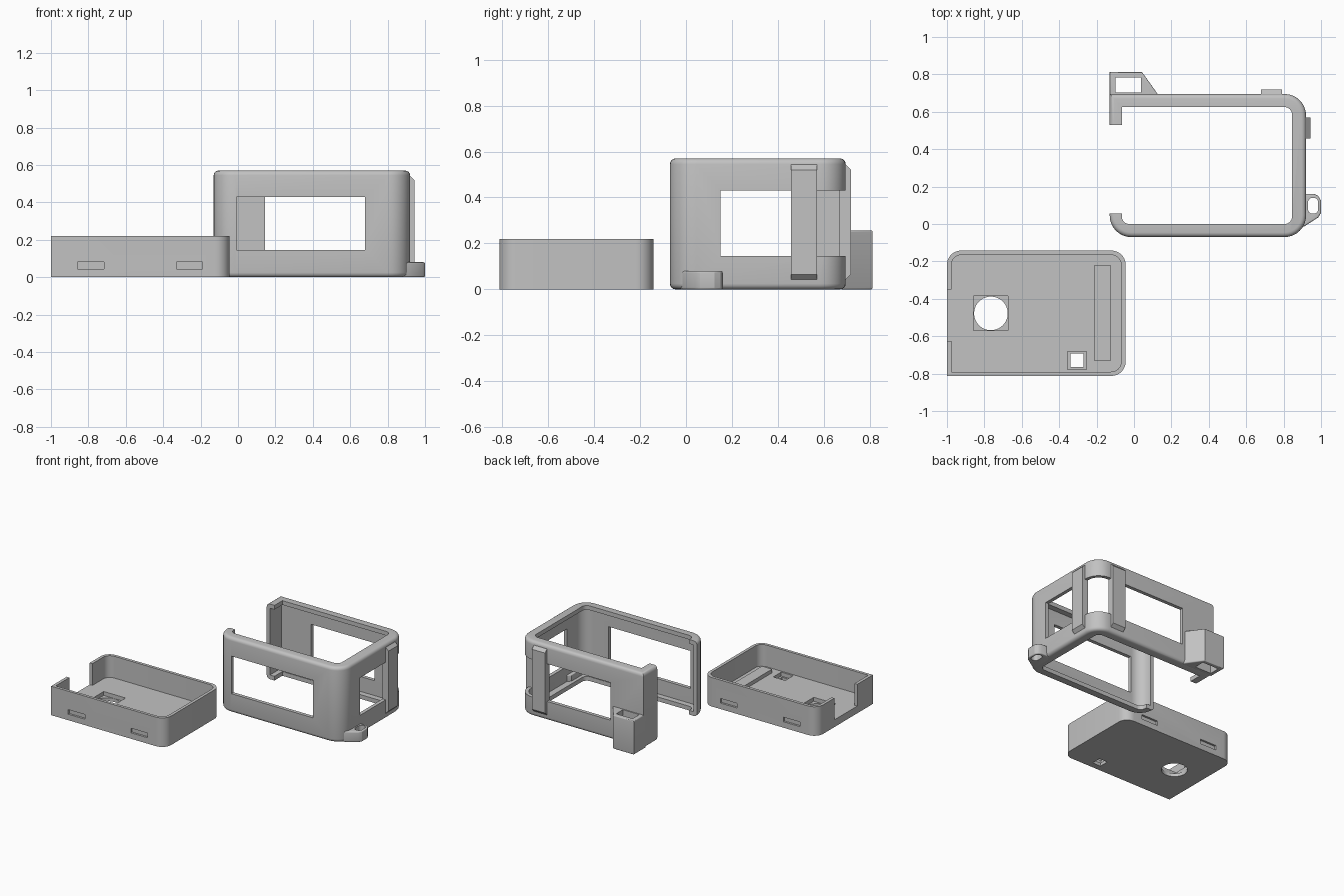
import bpy, bmesh, math

if "Cube" in bpy.data.objects:
    bpy.data.objects.remove(bpy.data.objects["Cube"])

grey = bpy.data.materials.new("plain_grey")
grey.diffuse_color = (0.54, 0.54, 0.54, 1)
grey.use_nodes = True
grey.node_tree.nodes["Principled BSDF"].inputs["Base Color"].default_value = grey.diffuse_color


def rounded(x0, x1, y0, y1, r, n=8):
    """Rectangle outline; r = radii for corners -x-y, +x-y, +x+y, -x+y."""
    pts = []
    for i, (cx, cy) in enumerate([(x0, y0), (x1, y0), (x1, y1), (x0, y1)]):
        if r[i] == 0:
            pts.append((cx, cy))
            continue
        ox = cx + r[i] * (1 if i in (0, 3) else -1)
        oy = cy + r[i] * (1 if i < 2 else -1)
        for k in range(n + 1):
            a = math.pi + i * math.pi / 2 + k / n * math.pi / 2
            pts.append((ox + r[i] * math.cos(a), oy + r[i] * math.sin(a)))
    return pts


def prism(name, pts, z0, z1, fillet=0.0):
    """Extrude an outline from z0 to z1, optionally rounding its rims."""
    bm = bmesh.new()
    f = bm.faces.new([bm.verts.new((x, y, z0)) for x, y in pts])
    ext = bmesh.ops.extrude_face_region(bm, geom=[f])
    for v in ext["geom"]:
        if isinstance(v, bmesh.types.BMVert):
            v.co.z = z1
    bmesh.ops.recalc_face_normals(bm, faces=bm.faces)
    if fillet:
        rims = [e for e in bm.edges
                if abs(e.verts[0].co.z - e.verts[1].co.z) < 1e-6]
        bmesh.ops.bevel(bm, geom=rims, offset=fillet, segments=4,
                        profile=0.5, affect='EDGES')
    me = bpy.data.meshes.new(name)
    bm.to_mesh(me)
    bm.free()
    me.materials.append(grey)
    ob = bpy.data.objects.new(name, me)
    bpy.context.collection.objects.link(ob)
    return ob


def box(name, x0, x1, y0, y1, z0, z1):
    return prism(name, rounded(x0, x1, y0, y1, (0, 0, 0, 0)), z0, z1)


def activate(ob):
    bpy.ops.object.select_all(action='DESELECT')
    ob.select_set(True)
    bpy.context.view_layer.objects.active = ob


def cut(ob, *cutters):
    """Subtract each cutter and delete it."""
    activate(ob)
    for c in cutters:
        m = ob.modifiers.new("cut", 'BOOLEAN')
        m.operation, m.solver, m.object = 'DIFFERENCE', 'EXACT', c
        bpy.ops.object.modifier_apply(modifier=m.name)
        bpy.data.objects.remove(c, do_unlink=True)


# --- Tray: flat floor, thin walls ---
R = 0.075
FLOOR = 0.055
tray = prism("tray", rounded(-1, -0.045, -0.812, -0.142, (0, R, R, R)), 0, 0.22)
cut(tray,
    prism("cavity", rounded(-0.977, -0.068, -0.79, -0.165, (0, .055, .055, .055)),
          FLOOR, 0.3),
    box("side_gap", -1.1, -0.96, -0.625, -0.35, FLOOR, 0.3),
    # square pocket with a round hole, and a small stepped square hole
    box("pocket", -0.857, -0.673, -0.57, -0.386, 0.025, 0.2),
    prism("round_hole", [(-0.765 + 0.09 * math.cos(k * math.pi / 20),
                          -0.478 + 0.09 * math.sin(k * math.pi / 20))
                         for k in range(40)], -0.1, 0.04),
    box("small_pocket", -0.355, -0.255, -0.777, -0.682, 0.025, 0.2),
    box("small_hole", -0.34, -0.27, -0.765, -0.692, -0.1, 0.04))
# blind slots on both long sides
for x in (-0.787, -0.26):
    for y in (-0.812, -0.142):
        cut(tray, box("slot", x - 0.07, x + 0.07, y - 0.015, y + 0.015, 0.045, 0.08))
floor_bar = box("floor_bar", -0.21, -0.125, -0.733, -0.22, FLOOR - 0.01, FLOOR + 0.028)

# --- Frame: rounded wall with inner lips, open on the left ---
F = 0.115
frame = prism("frame", rounded(-0.13, 0.92, -0.07, 0.695, (F, F, F, 0)),
              0, 0.57, 0.025)
cut(frame,
    prism("lip_opening", rounded(-0.065, 0.845, 0, 0.625, (.04, .04, .04, 0)),
          -0.1, 0.7),
    prism("inside", rounded(-0.103, 0.893, -0.043, 0.668, (.085, .085, .085, 0)),
          0.032, 0.538),
    box("left_gap", -0.3, -0.02, 0.055, 0.53, -0.1, 0.7),
    box("front_window", -0.007, 0.68, -0.2, 0.1, 0.145, 0.43),
    # back and right windows meet around the corner
    box("corner_window", 0.145, 1.1, 0.55, 0.9, 0.145, 0.43),
    box("right_window", 0.8, 1.1, 0.15, 0.6, 0.145, 0.43))

# --- Vertical bars bridging the corner window, chamfered at both ends ---
profile = [(-0.025, 0.04), (0, 0.04), (0.025, 0.065),
           (0.025, 0.52), (0, 0.545), (-0.025, 0.545)]


def bar(name, place, a, b):
    n = len(profile)
    verts = [place(d, s, z) for s in (a, b) for d, z in profile]
    faces = [tuple(range(n)), tuple(range(n, 2 * n))]
    faces += [(i, (i + 1) % n, n + (i + 1) % n, n + i) for i in range(n)]
    me = bpy.data.meshes.new(name)
    me.from_pydata(verts, [], faces)
    bm = bmesh.new()
    bm.from_mesh(me)
    bmesh.ops.recalc_face_normals(bm, faces=bm.faces)
    bm.to_mesh(me)
    bm.free()
    me.materials.append(grey)
    bpy.context.collection.objects.link(bpy.data.objects.new(name, me))


bar("right_bar", lambda d, s, z: (0.918 + d, s, z), 0.457, 0.57)
bar("back_bar", lambda d, s, z: (s, 0.693 + d, z), 0.68, 0.79)

# --- Back mount: tapered block with a square socket ---
mount = prism("back_mount", [(-0.13, 0.672), (0.13, 0.672), (0.13, 0.69),
                             (0.043, 0.812), (-0.13, 0.812)], 0, 0.257, 0.008)
cut(mount, box("socket", -0.1, 0.037, 0.703, 0.783, -0.1, 0.4))

# --- Lanyard loop at the front right foot ---
loop = prism("lanyard_loop", [(0.87, -0.03), (0.915, -0.01), (0.985, 0.035),
                              (1, 0.06), (1, 0.125), (0.985, 0.15),
                              (0.965, 0.16), (0.9, 0.16), (0.87, 0.13)],
             0, 0.08, 0.008)
cut(loop, prism("loop_hole", rounded(0.93, 0.985, 0.055, 0.14, (.025,) * 4),
                -0.1, 0.2))

for ob in [o for o in bpy.data.objects if o.type == 'MESH']:
    activate(ob)
    bpy.ops.object.shade_smooth_by_angle(angle=math.radians(30))
